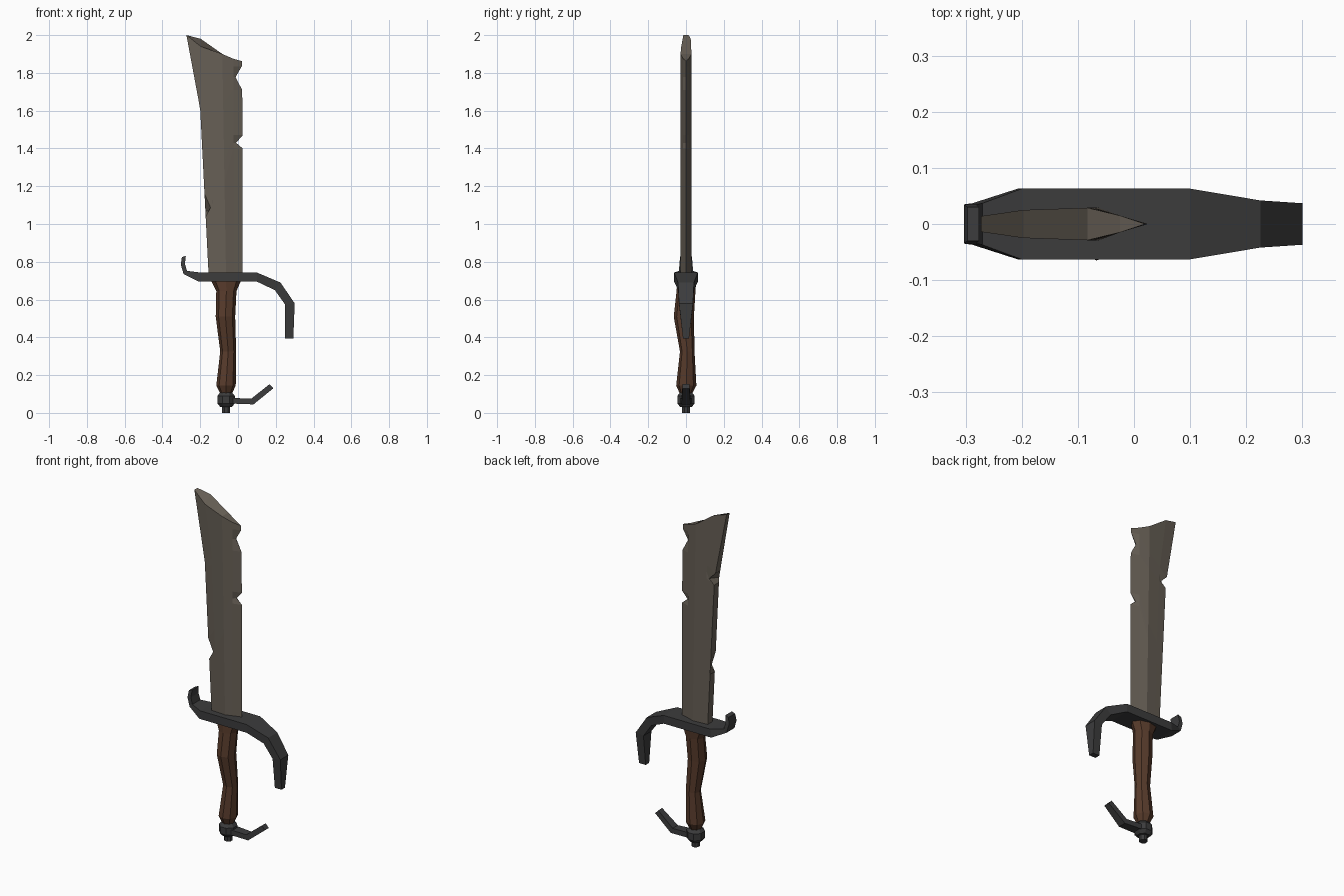
import bpy, bmesh, math

if "Cube" in bpy.data.objects:
    bpy.data.objects.remove(bpy.data.objects["Cube"])


def material(name, rgb):
    m = bpy.data.materials.new(name)
    m.diffuse_color = (*rgb, 1)
    m.use_nodes = True
    m.node_tree.nodes["Principled BSDF"].inputs["Base Color"].default_value = m.diffuse_color
    return m


steel = material("worn_steel", (0.135, 0.115, 0.092))
iron = material("dark_iron", (0.045, 0.045, 0.046))
wood = material("brown_grip", (0.095, 0.043, 0.024))


def loft(name, rings, mat):
    """Skin a list of equal-length rings and close both ends with strips."""
    bm = bmesh.new()
    vs = [[bm.verts.new(p) for p in ring] for ring in rings]
    n = len(rings[0])
    for a, b in zip(vs, vs[1:]):
        for i in range(n):
            j = (i + 1) % n
            bm.faces.new((a[i], a[j], b[j], b[i]))
    for end in (vs[0], vs[-1]):
        for i in range((n - 1) // 2):
            ids = dict.fromkeys((i, i + 1, n - 2 - i, n - 1 - i))
            bm.faces.new([end[k] for k in ids])
    bmesh.ops.recalc_face_normals(bm, faces=bm.faces)
    me = bpy.data.meshes.new(name)
    bm.to_mesh(me)
    bm.free()
    me.materials.append(mat)
    ob = bpy.data.objects.new(name, me)
    bpy.context.collection.objects.link(ob)
    return ob


def bar(name, stations, mat):
    """Rectangular bar: each station is upper (x, z), lower (x, z), half width."""
    loft(name, [[(u[0], -w, u[1]), (u[0], w, u[1]), (l[0], w, l[1]), (l[0], -w, l[1])]
                for u, l, w in stations], mat)


def turned(name, rows, mat, sides=8, phase=0.0):
    """Faceted column: each row is z, x min, x max, y min, y max."""
    rings = []
    for z, x0, x1, y0, y1 in rows:
        ring = []
        for i in range(sides):
            a = math.tau * i / sides + phase
            ring.append(((x0 + x1) / 2 + (x1 - x0) / 2 * math.cos(a),
                         (y0 + y1) / 2 + (y1 - y0) / 2 * math.sin(a), z))
        rings.append(ring)
    loft(name, rings, mat)


# Blade: spine heights paired with cutting-edge heights and edge x (notches)
spine_z = [0.70, 1.04, 1.07, 1.16, 1.57, 1.60, 1.64, 2.0]
edge = [(0.70, 0.025), (1.40, 0.025), (1.43, -0.01), (1.47, 0.025),
        (1.71, 0.022), (1.777, -0.013), (1.835, 0.02), (1.862, 0.02)]
rings = []
for k, (sz, (ez, ex)) in enumerate(zip(spine_z, edge)):
    top = k == 7
    sx = -0.154 - 0.046 * (sz - 0.7) / 0.907 if sz < 1.607 else -0.2 - 0.073 * (sz - 1.607) / 0.393
    rz = 1.90 if top else (sz + ez) / 2
    rx = -0.063 - 0.02 * (rz - 0.7) / 1.2
    half = []
    for s in (-1, 1):
        chip = 0.035 if (k, s) in ((2, -1), (5, 1)) else 0
        half.append([(sx + chip, s * (0.014 if top else 0.022), sz),
                     (sx + 0.4 * (rx - sx), s * 0.025, sz + 0.4 * (rz - sz) + (s * 0.02 if top else 0)),
                     (rx, s * 0.029, rz),
                     (-0.025, s * 0.015, 1.875 if top else ez)])
    rings.append(half[0] + [(ex, 0, ez)] + half[1][::-1])
loft("blade", rings, steel)

# Crossguard with small upturned hook and long downswept arm
bar("crossguard", [
    ((-0.276, 0.832), (-0.297, 0.825), 0.030),
    ((-0.281, 0.790), (-0.303, 0.785), 0.035),
    ((-0.270, 0.752), (-0.288, 0.735), 0.037),
    ((-0.200, 0.743), (-0.207, 0.695), 0.063),
    ((0.100, 0.743), (0.100, 0.695), 0.063),
    ((0.225, 0.690), (0.195, 0.650), 0.042),
    ((0.300, 0.580), (0.250, 0.573), 0.037),
    ((0.293, 0.395), (0.250, 0.395), 0.016)], iron)

# Wavy faceted grip
turned("grip", [
    (0.100, -0.093, -0.033, -0.032, 0.032),
    (0.145, -0.115, -0.012, -0.052, 0.055),
    (0.325, -0.094, -0.010, -0.032, 0.045),
    (0.510, -0.118, -0.015, -0.065, 0.042),
    (0.645, -0.115, -0.008, -0.050, 0.050),
    (0.700, -0.143, 0.016, -0.046, 0.054)], wood)

# Pommel with end stud
c = -0.063
turned("pommel", [(z, c - r, c + r, -r, r) for z, r in (
    (0.0, 0.023), (0.03, 0.023), (0.031, 0.033), (0.05, 0.05),
    (0.09, 0.05), (0.11, 0.032))], iron, phase=math.pi / 8)

# Curled finger hook on the pommel
bar("pommel_hook", [
    ((-0.050, 0.080), (-0.050, 0.050), 0.030),
    ((0.070, 0.075), (0.082, 0.045), 0.024),
    ((0.167, 0.152), (0.187, 0.130), 0.018)], iron)
